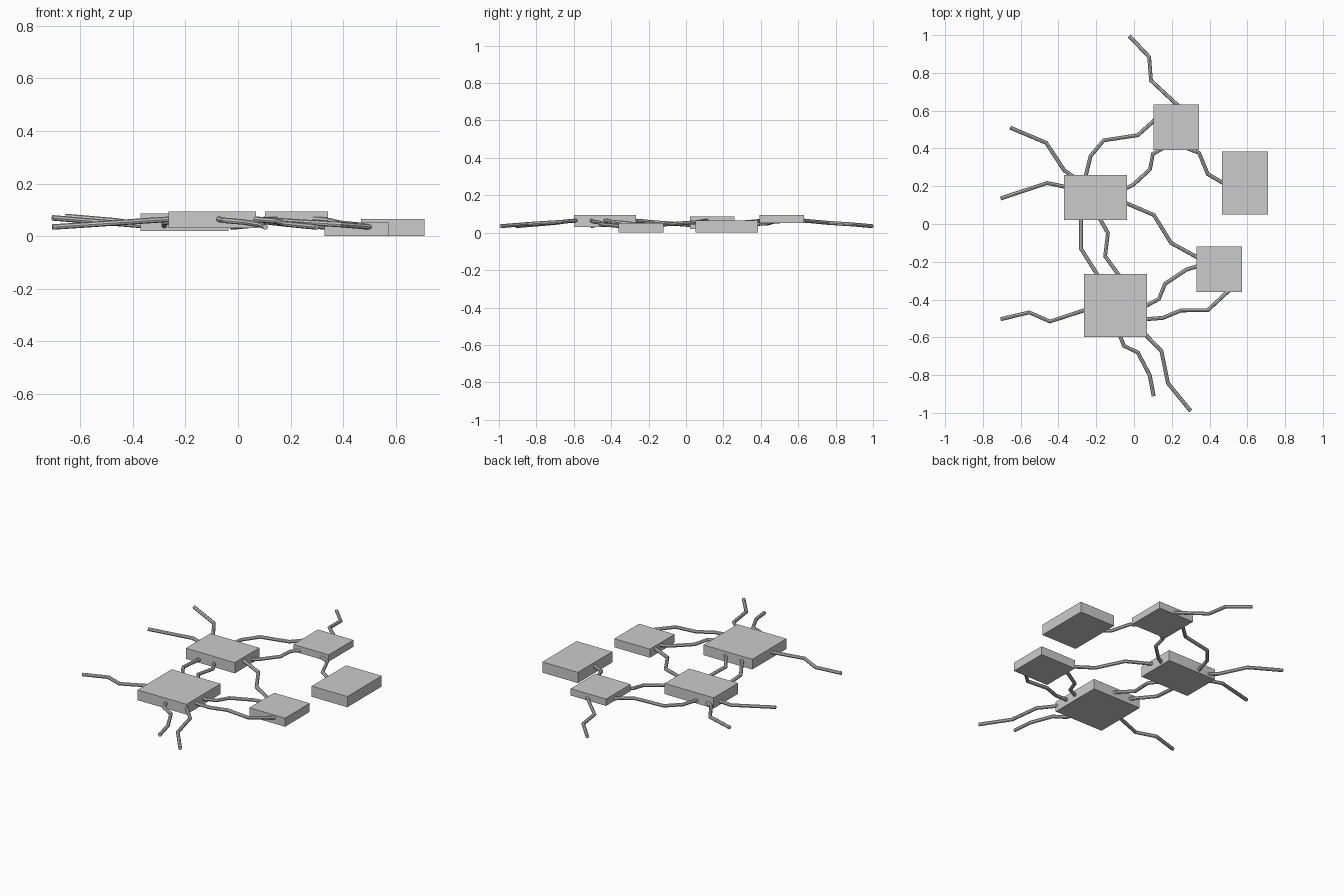
import bpy
from mathutils import Vector

if "Cube" in bpy.data.objects:
    bpy.data.objects.remove(bpy.data.objects["Cube"])


def slab(name, x0, x1, y0, y1, z0, z1):
    bpy.ops.mesh.primitive_cube_add(
        size=1, location=((x0 + x1) / 2, (y0 + y1) / 2, (z0 + z1) / 2))
    ob = bpy.context.object
    ob.name = name
    ob.scale = (x1 - x0, y1 - y0, z1 - z0)
    bpy.ops.object.transform_apply(location=False, rotation=False, scale=True)


def strand(name, z0, z1, pts):
    # height changes evenly along the length of the path
    flat = [Vector(p) for p in pts]
    dist = [0.0]
    for a, b in zip(flat, flat[1:]):
        dist.append(dist[-1] + (b - a).length)
    cu = bpy.data.curves.new(name, 'CURVE')
    cu.dimensions = '3D'
    cu.bevel_depth = 0.0105
    cu.bevel_resolution = 2
    cu.use_fill_caps = True
    sp = cu.splines.new('POLY')
    sp.use_smooth = False
    sp.points.add(len(flat) - 1)
    for p, v, d in zip(sp.points, flat, dist):
        p.co = (v.x, v.y, z0 + (z1 - z0) * d / dist[-1], 1)
    bpy.context.collection.objects.link(bpy.data.objects.new(name, cu))


# Platforms
slab("front_platform", -.265, .068, -.598, -.266, .031, .094)
slab("left_platform", -.37, -.037, .022, .26, .02, .086)
slab("back_platform", .102, .343, .392, .632, .052, .094)
slab("right_platform", .467, .709, .05, .384, 0, .066)
slab("small_platform", .33, .572, -.36, -.12, 0, .053)

HI, LO, END = .065, .04, .035

# Strands linking platforms
strand("link_back_left_outer", HI, LO, [(.12, .56), (.02, .47), (-.16, .443), (-.23, .36), (-.258, .245)])
strand("link_back_left_inner", HI, LO, [(.15, .4), (.10, .37), (.085, .29), (-.005, .207), (-.05, .185)])
strand("link_back_right", HI, LO, [(.285, .4), (.345, .376), (.39, .265), (.48, .212)])
strand("link_left_small", HI, END, [(-.045, .112), (.105, .048), (.196, -.10), (.345, -.182)])
strand("link_front_left_outer", HI, LO, [(-.19, -.275), (-.28, -.132), (-.28, .035)])
strand("link_front_left_inner", HI, LO, [(-.077, -.275), (-.153, -.17), (-.138, -.048), (-.185, .035)])
strand("link_front_small_inner", HI, END, [(.06, -.435), (.132, -.397), (.164, -.317), (.275, -.243), (.345, -.22)])
strand("link_front_small_outer", HI, END, [(.06, -.504), (.153, -.497), (.25, -.457), (.39, -.457), (.505, -.35)])

# Loose strands
strand("loose_back", HI, END, [(.235, .625), (.09, .76), (.08, .885), (-.025, .995)])
strand("loose_left_upper", LO, .075, [(-.32, .25), (-.37, .285), (-.465, .43), (-.655, .51)])
strand("loose_left_lower", LO, .07, [(-.355, .195), (-.46, .217), (-.706, .135)])
strand("loose_front_left", HI, END, [(-.255, -.454), (-.445, -.516), (-.555, -.468), (-.706, -.504)])
strand("loose_front_inner", HI, END, [(-.075, -.59), (-.053, -.645), (.02, -.68), (.083, -.80), (.104, -.911)])
strand("loose_front_outer", HI, END, [(.06, -.585), (.145, -.672), (.18, -.843), (.3, -.99)])
